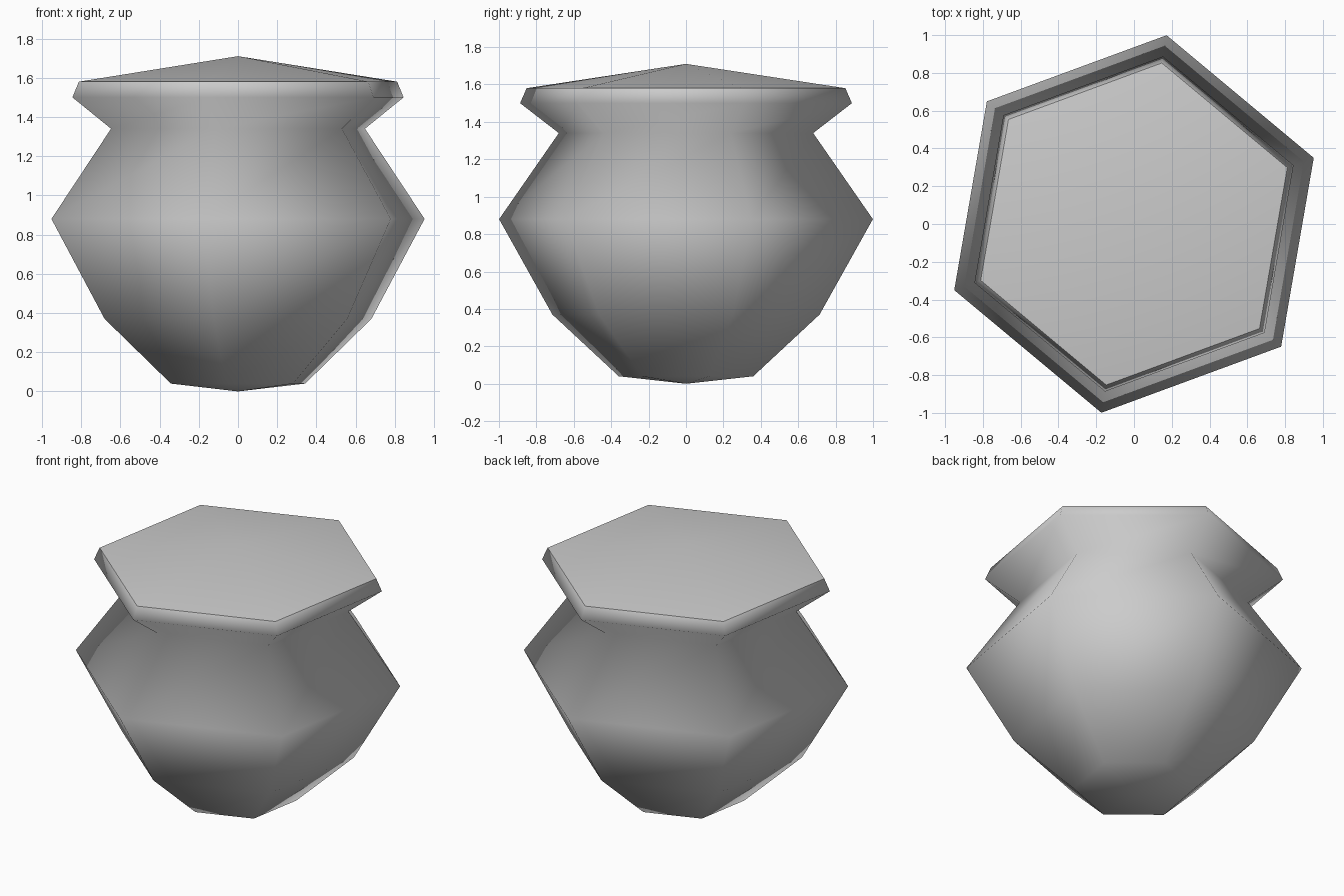
import bpy, bmesh, math

cube = bpy.data.objects.get("Cube")
if cube:
    bpy.data.objects.remove(cube, do_unlink=True)

SIDES = 6
TURN = math.radians(20.2)

# One plain grey covers the whole pot
grey = bpy.data.materials.new("plain grey")
grey.use_nodes = True
colour = (0.6, 0.6, 0.6, 1)
grey.diffuse_color = colour
grey.node_tree.nodes["Principled BSDF"].inputs["Base Color"].default_value = colour

# Profile as (radius, height), from foot to lid edge
PROFILE = [(0.365, 0.04), (0.725, 0.37), (1.014, 0.88),
           (0.69, 1.34), (0.90, 1.50), (0.865, 1.58)]
LID_PEAK = 1.71

bm = bmesh.new()


def ring(radius, z):
    angles = [TURN + math.tau * i / SIDES for i in range(SIDES)]
    return [bm.verts.new((radius * math.cos(a), radius * math.sin(a), z)) for a in angles]


def fan(loop, z):
    tip = bm.verts.new((0, 0, z))
    for i in range(SIDES):
        bm.faces.new((loop[i], loop[(i + 1) % SIDES], tip))


# Body walls
rings = [ring(r, z) for r, z in PROFILE]
for low, high in zip(rings, rings[1:]):
    for i in range(SIDES):
        j = (i + 1) % SIDES
        bm.faces.new((low[i], low[j], high[j], high[i]))

# Shallow pointed foot and lid
fan(rings[0], 0)
fan(rings[-1], LID_PEAK)
bmesh.ops.recalc_face_normals(bm, faces=bm.faces[:])

# Smooth all over, with a crisp lid edge
for face in bm.faces:
    face.smooth = True
for i in range(SIDES):
    bm.edges.get((rings[-1][i], rings[-1][(i + 1) % SIDES])).smooth = False

mesh = bpy.data.meshes.new("lidded_pot")
bm.to_mesh(mesh)
bm.free()
mesh.materials.append(grey)
pot = bpy.data.objects.new("lidded_pot", mesh)
bpy.context.collection.objects.link(pot)
